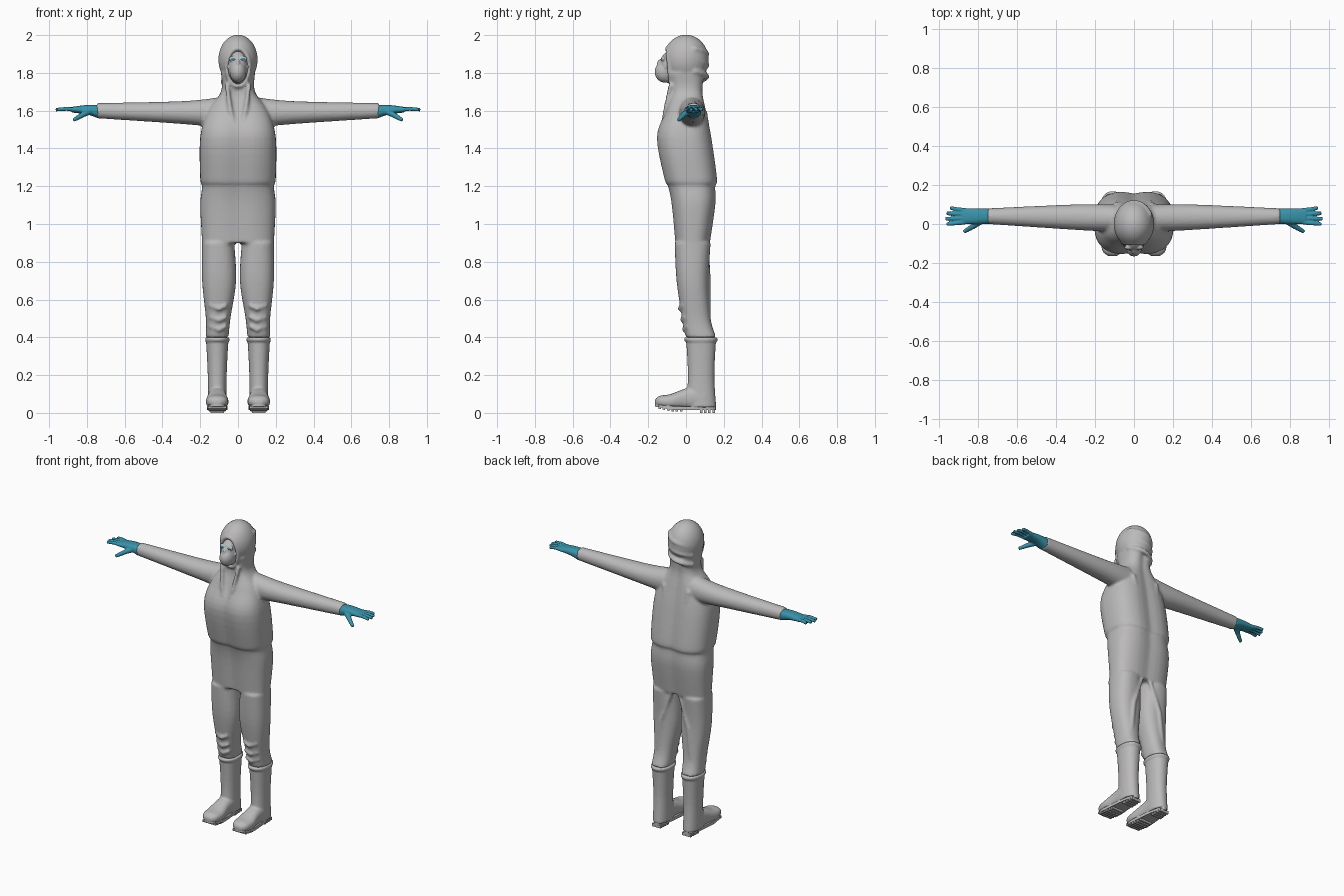
import bpy, bmesh, math
from mathutils import Vector, Matrix

cube = bpy.data.objects.get("Cube")
if cube:
    bpy.data.objects.remove(cube, do_unlink=True)


def material(name, colour):
    mat = bpy.data.materials.new(name)
    mat.use_nodes = True
    mat.diffuse_color = (*colour, 1)
    bsdf = mat.node_tree.nodes["Principled BSDF"]
    bsdf.inputs["Base Color"].default_value = (*colour, 1)
    bsdf.inputs["Roughness"].default_value = .7
    return mat


GREY = material("suit grey", (.5, .49, .49))
TEAL = material("glove teal", (.04, .29, .4))


def bridge(bm, rings):
    """Skin a list of point rings and cap both ends."""
    rows = [[bm.verts.new(point) for point in ring] for ring in rings]
    for lower, upper in zip(rows, rows[1:]):
        for i in range(len(lower)):
            bm.faces.new((lower[i - 1], lower[i], upper[i], upper[i - 1]))
    bm.faces.new(rows[0])
    bm.faces.new(rows[-1])
    return [vert for row in rows for vert in row]


def circle(count):
    """Cosine and sine pairs around a full turn."""
    angles = [math.tau * k / count for k in range(count)]
    return [(math.cos(angle), math.sin(angle)) for angle in angles]


def smooth_rows(rows, steps=5):
    """Refine section rows with a smooth spline through all of them."""
    rows = [Vector(row) for row in rows]
    padded = [rows[0], *rows, rows[-1]]
    for a, b, c, d in zip(padded, padded[1:], padded[2:], padded[3:]):
        for step in range(steps):
            t = step / steps
            bend = 2 * a - 5 * b + 4 * c - d + t * (3 * (b - c) + d - a)
            yield b + t / 2 * (c - a + t * bend)
    yield rows[-1]


def loft(bm, axis, rows, power=2.4, notch=0):
    """Rows hold a position on the axis, then low and high bounds across it."""
    rings = []
    for along, left, right, front, back in smooth_rows(rows):
        ring = []
        for c, s in circle(40):
            p = math.copysign(abs(c) ** (2 / power), c)
            q = math.copysign(abs(s) ** (2 / power), s)
            q *= 1 - notch * math.exp(-(p * 4) ** 2)
            u = (left + right + p * (right - left)) / 2
            v = (front + back + q * (back - front)) / 2
            ring.append({"x": (along, u, v), "y": (u, along, v), "z": (u, v, along)}[axis])
        rings.append(ring)
    return bridge(bm, rings)


def tube(bm, points, radius, taper=1):
    """Round tube through a few points, tapered towards the end."""
    points = [Vector(point) for point in points]
    last = len(points) - 1
    rings = []
    for i, point in enumerate(points):
        heading = points[min(last, i + 1)] - points[max(0, i - 1)]
        turn = heading.to_track_quat("Z", "Y")
        size = radius * (1 + (taper - 1) * i / last)
        rings.append([point + turn @ Vector((size * c, size * s, 0)) for c, s in circle(10)])
    bridge(bm, rings)


def ball(bm, centre, radii):
    place = Matrix.Translation(centre) @ Matrix.Diagonal((*radii, 1))
    return bmesh.ops.create_uvsphere(bm, u_segments=40, v_segments=24, radius=1, matrix=place)["verts"]


def box(bm, centre, size):
    place = Matrix.Translation(centre) @ Matrix.Diagonal((*size, 1))
    bmesh.ops.create_cube(bm, size=1, matrix=place)


def mirrored(verts, side):
    for vert in verts:
        vert.co.x *= side


def finish(name, bm, mat, side=1, voxel=0):
    """Make the object; a voxel size fuses its volumes into one soft skin."""
    mirrored(bm.verts, side)
    bmesh.ops.recalc_face_normals(bm, faces=bm.faces[:])
    mesh = bpy.data.meshes.new(name)
    bm.to_mesh(mesh)
    bm.free()
    mesh.materials.append(mat)
    obj = bpy.data.objects.new(name, mesh)
    bpy.context.collection.objects.link(obj)
    if voxel:
        fuse = obj.modifiers.new("fuse", "REMESH")
        fuse.mode = "VOXEL"
        fuse.voxel_size = voxel
        fuse.use_smooth_shade = True
        soften = obj.modifiers.new("soften", "SMOOTH")
        soften.iterations = 5
    return obj


# Coverall: torso with gathered waist, rising into the neck
suit = bmesh.new()
torso = [(.9, .19, -.06, .13), (1.1, .2, -.08, .16), (1.2, .19, -.1, .16), (1.24, .2, -.12, .17),
         (1.46, .2, -.16, .14), (1.6, .16, -.11, .11), (1.7, .09, -.08, .09), (1.8, .09, -.1, .1)]
head = loft(suit, "z", [(z, -width, width, front, back) for z, width, front, back in torso], 2.7, .1)

# Hood, pushed in at the face opening, with a rim and folds behind
FACE_Z = 1.83
head += ball(suit, (0, 0, 1.87), (.104, .12, .132))
for vert in head:
    if vert.co.y < 0 and math.hypot(vert.co.x / .06, (vert.co.z - FACE_Z) / .1) < 1:
        vert.co.y += .03
rim = [(.06 * s, -.09 - .01 * c, FACE_Z + .1 * c) for c, s in circle(24)]
tube(suit, rim + rim[:1], .012)
for z in (1.78, 1.84, 1.9):
    tube(suit, [(.09 * math.sin(a / 5), .11 * math.cos(a / 5), z + a / 200) for a in range(-6, 7)], .014)

# Sleeves, trouser legs and cloth folds
sleeve = [(.1, -.04, .1, 1.51, 1.67), (.3, -.03, .1, 1.53, 1.65), (.75, 0, .08, 1.56, 1.64)]
trouser = [(.9, .02, .19, -.06, .13), (.7, .01, .19, -.05, .12),
           (.5, .04, .17, -.02, .13), (.4, .05, .17, 0, .16)]
collar_fold = [(.06, -.08, 1.74), (.04, -.11, 1.6), (.01, -.13, 1.47)]
back_fold = [(.09, .1, 1.6), (.07, .13, 1.4), (.08, .15, 1.25)]
seat_fold = [(.03, .11, .9), (.1, .12, .7), (.12, .12, .5)]
knee_folds = [[(.06, .09 - z / 5, z), (.1, .08 - z / 5, z - .02), (.15, .1 - z / 5, z)]
              for z in (.46, .51, .57)]
for side in (1, -1):
    mirrored(loft(suit, "x", sleeve, 2.1), side)
    mirrored(loft(suit, "z", trouser), side)
    for path in (collar_fold, back_fold, seat_fold, *knee_folds):
        tube(suit, [(x * side, y, z) for x, y, z in path], .012)
finish("coverall", suit, GREY, voxel=.008)

# Face with respirator, its straps and the goggle rims
face = bmesh.new()
ball(face, (0, -.07, FACE_Z), (.055, .073, .09))
ball(face, (0, -.11, 1.805), (.044, .056, .057))
ball(face, (0, -.125, 1.845), (.014, .03, .03))
for side in (1, -1):
    ball(face, (.025 * side, -.12, 1.874), (.024, .012, .016))
    tube(face, [(.03 * side, -.12, 1.82), (.07 * side, -.08, 1.84)], .006)
finish("masked_face", face, GREY, voxel=.004)

for side, label in ((1, "left"), (-1, "right")):
    # Eye lens
    lens = bmesh.new()
    ball(lens, (.025, -.126, 1.872), (.015, .008, .008))
    finish(label + "_eye_lens", lens, TEAL, side).data.shade_smooth()

    # Glove: palm, four fanned fingers and a lowered thumb
    glove = bmesh.new()
    loft(glove, "x", [(.74, 0, .08, 1.56, 1.63), (.8, 0, .08, 1.58, 1.63), (.88, 0, .08, 1.59, 1.62)])
    for y in (.01, .03, .05, .07):
        tip = (.965 - 15 * (y - .03) ** 2, 1.4 * y - .015, 1.605)
        tube(glove, [(.86, y, 1.605), (.91, 1.2 * y - .008, 1.61), tip], .012, .8)
    tube(glove, [(.78, .02, 1.6), (.82, -.01, 1.58), (.87, -.04, 1.55)], .02, .5)
    finish(label + "_glove", glove, TEAL, side, voxel=.004)

    # Boot: shaft with thick top band, and foot
    boot = bmesh.new()
    loft(boot, "z", [(.4, .05, .17, 0, .16), (.2, .06, .16, .01, .15), (.03, .06, .16, 0, .16)], 2.2)
    loft(boot, "z", [(z, .044, .174, -.01, .168) for z in (.38, .4)], 2.2)
    loft(boot, "y", [(-.165, .09, .13, .04, .07), (-.14, .06, .16, .03, .09), (-.08, .05, .17, .02, .1),
                     (0, .06, .16, .02, .13), (.1, .06, .16, .02, .15)])
    finish(label + "_boot", boot, GREY, side, voxel=.006)

    # Sole with tread bars and heel, widened and raised towards the toe
    sole = bmesh.new()
    middle = .11
    loft(sole, "z", [(z, .06, .16, -.165, .16) for z in (.015, .035)], 2.7)
    for k in range(6):
        box(sole, (middle, .023 * k - .14, .014), (.08, .013, .014))
    for k in range(4):
        box(sole, (middle, .08 + .022 * k, .01), (.08, .014, .02))
    for vert in sole.verts:
        vert.co.x += (middle - vert.co.x) * vert.co.y * 1.5
        vert.co.z += max(0, -.07 - vert.co.y) / 5
    finish(label + "_sole", sole, GREY, side)
